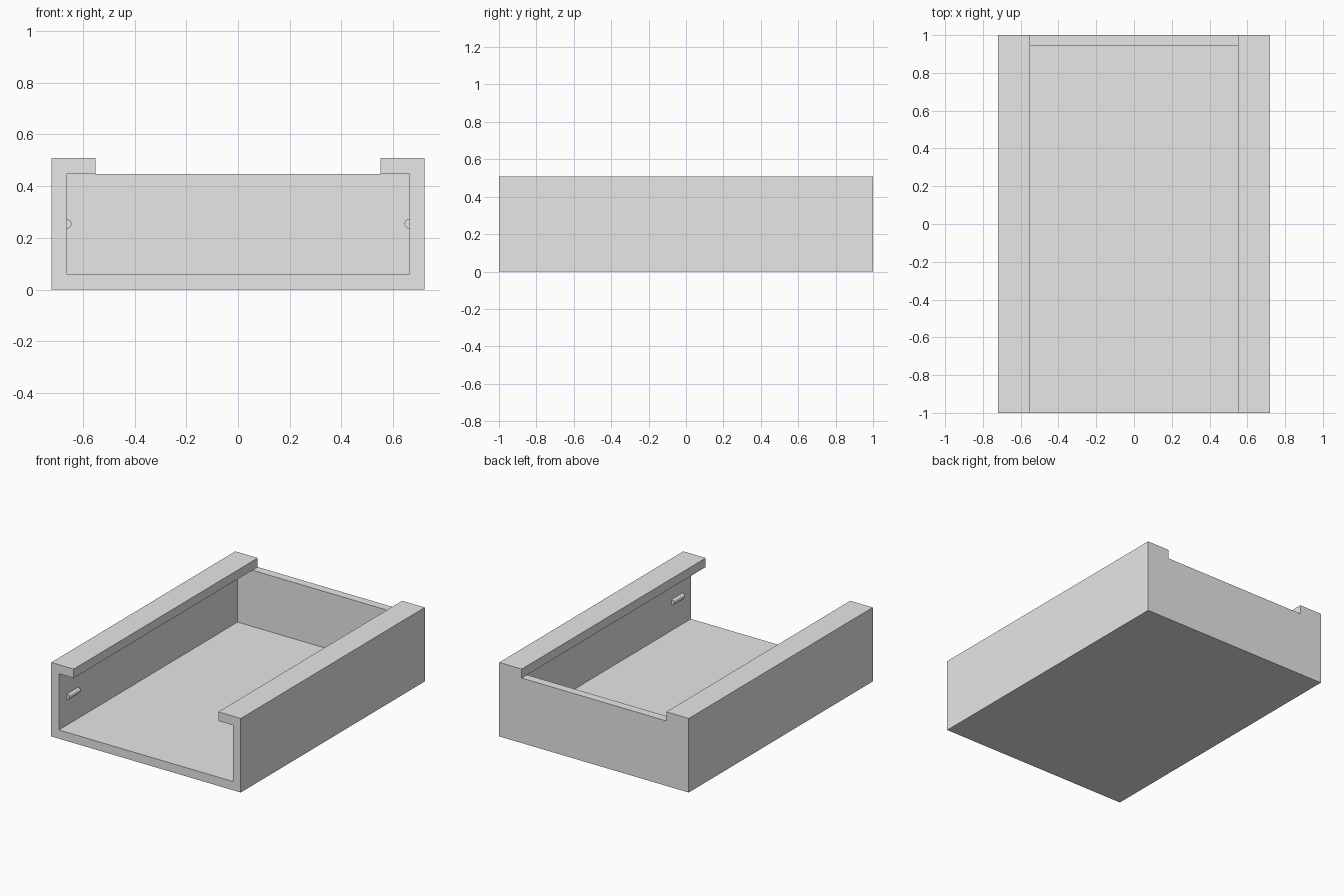
import bpy, bmesh, math
from mathutils import Matrix

cube = bpy.data.objects.get("Cube")
if cube:
    bpy.data.objects.remove(cube, do_unlink=True)

grey = bpy.data.materials.new("plain grey")
grey.use_nodes = True
grey.diffuse_color = (0.8, 0.8, 0.8, 1)
grey.node_tree.nodes["Principled BSDF"].inputs["Base Color"].default_value = (0.8, 0.8, 0.8, 1)

HALF_W, HEIGHT, FRONT, BACK = 0.721, 0.509, -1.0, 1.0
IN_X, FLOOR, IN_TOP = 0.663, 0.06, 0.447      # cavity
LIP_X, WALL_Y = 0.55, 0.942                   # lip edge, inside of back wall


def make_object(name, bm):
    bmesh.ops.recalc_face_normals(bm, faces=bm.faces)
    mesh = bpy.data.meshes.new(name)
    bm.to_mesh(mesh)
    bm.free()
    mesh.materials.append(grey)
    obj = bpy.data.objects.new(name, mesh)
    bpy.context.collection.objects.link(obj)
    return obj


# Tray: C-shaped section, open at the front, closed by a low back wall
outer = [(LIP_X, IN_TOP), (LIP_X, HEIGHT), (HALF_W, HEIGHT), (HALF_W, 0)]
outer += [(-x, z) for x, z in reversed(outer)]
inner = [(-LIP_X, IN_TOP), (-IN_X, IN_TOP), (-IN_X, FLOOR)]
inner += [(-x, z) for x, z in reversed(inner)]

bm = bmesh.new()
ring = lambda pts, y: [bm.verts.new((x, y, z)) for x, z in pts]
out_front, out_back = ring(outer, FRONT), ring(outer, BACK)
in_back = ring(inner, WALL_Y)
in_front = [out_front[-1]] + ring(inner[1:-1], FRONT) + [out_front[0]]

bm.faces.new(out_front + in_front[1:-1])      # front rim
bm.faces.new(out_back)                        # back face
bm.faces.new(in_back)                         # inside of back wall
bm.faces.new((in_back[0], in_back[-1], out_back[0], out_back[-1]))  # back wall top
for i in range(len(outer) - 1):
    loop = [out_front[i], out_front[i + 1], out_back[i + 1], out_back[i]]
    if i == 0:                                # lip edges meet the back wall
        loop.append(in_back[-1])
    elif i == len(outer) - 2:
        loop.insert(2, in_back[0])
    bm.faces.new(loop)
for i in range(len(inner) - 1):
    bm.faces.new((in_front[i], in_front[i + 1], in_back[i + 1], in_back[i]))
make_object("tray_body", bm)

# Small half-round catches on the inner walls near the front
for name, side in (("left_catch", 1), ("right_catch", -1)):
    bm = bmesh.new()
    bmesh.ops.create_cone(
        bm, cap_ends=True, segments=32, radius1=0.019, radius2=0.019, depth=0.12,
        matrix=Matrix.Translation((side * IN_X, -0.85, HEIGHT / 2))
        @ Matrix.Rotation(math.pi / 2, 4, "X"))
    catch = make_object(name, bm)
    bpy.ops.object.select_all(action="DESELECT")
    catch.select_set(True)
    bpy.context.view_layer.objects.active = catch
    bpy.ops.object.shade_smooth_by_angle(angle=math.radians(30))
